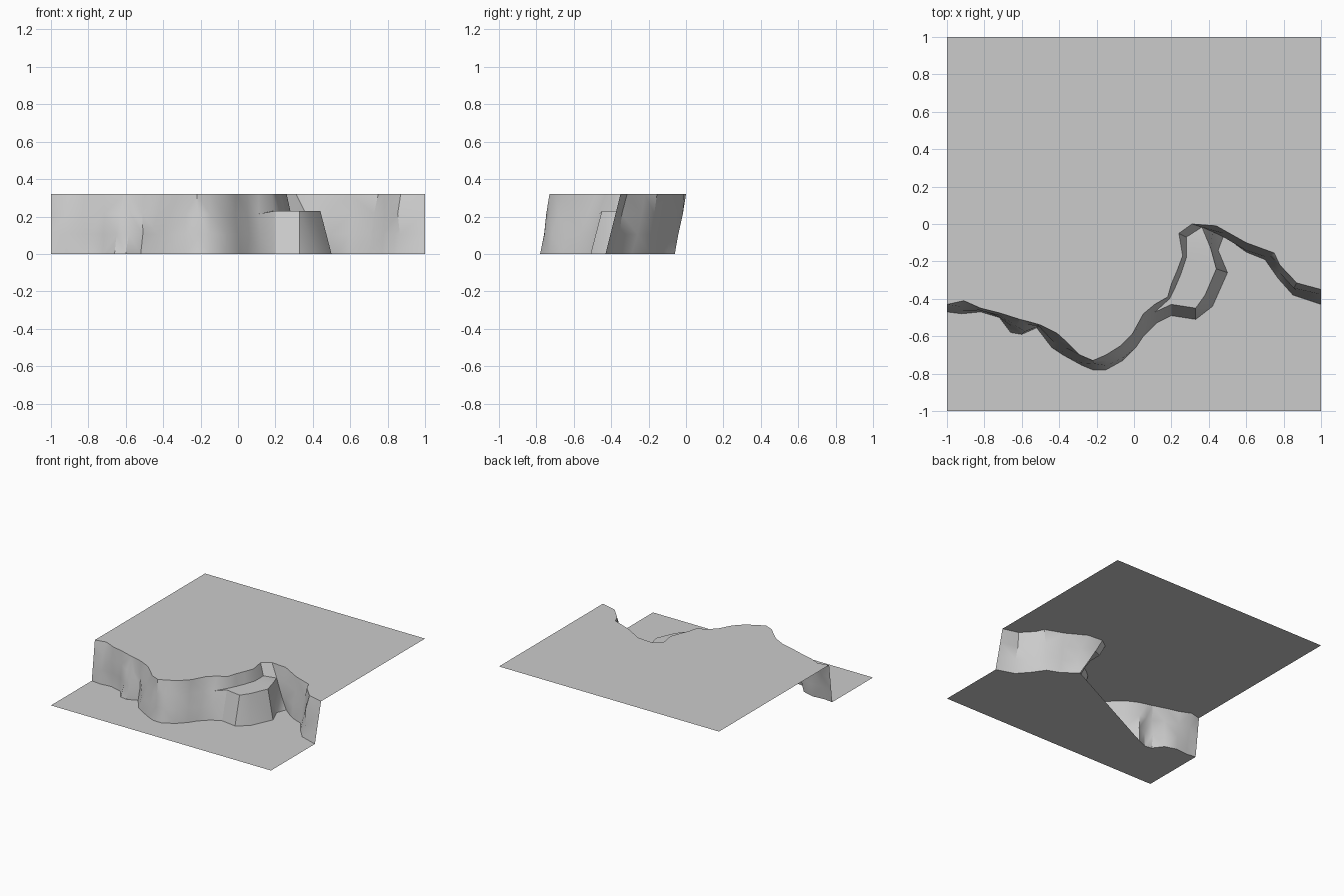
import bpy, bmesh, random
from mathutils import Vector

if "Cube" in bpy.data.objects:
    bpy.data.objects.remove(bpy.data.objects["Cube"])

random.seed(4)
TOP = 0.32
LEDGE = 0.23

# Cliff columns: rim x, y and foot x, y, from left to right
columns = [
    (-1.0, -.43, -1.0, -.47), (-.91, -.41, -.92, -.48), (-.82, -.45, -.82, -.47),
    (-.72, -.475, -.72, -.50), (-.61, -.51, -.66, -.58), (-.57, -.52, -.60, -.59),
    (-.50, -.54, -.52, -.555), (-.41, -.585, -.44, -.66), (-.36, -.63, -.38, -.70),
    (-.29, -.70, -.28, -.755), (-.22, -.73, -.22, -.78), (-.15, -.70, -.15, -.78),
    (-.07, -.65, -.06, -.73), (-.01, -.59, .01, -.66), (.05, -.48, .05, -.60),
    (.11, -.43, .12, -.53), (.18, -.39, .20, -.49), (.20, -.32, .33, -.51),
    (.23, -.25, .42, -.44), (.26, -.17, .50, -.26), (.24, -.05, .45, -.14),
    (.31, .0, .48, -.06), (.44, -.01, .53, -.10), (.60, -.10, .60, -.15),
    (.75, -.155, .70, -.19), (.78, -.22, .77, -.29), (.87, -.315, .85, -.38),
    (1.0, -.35, 1.0, -.43),
]
# Ledge: column index -> inner and outer edge
ledge = {
    16: ((.19, -.40), (.20, -.43)), 17: ((.22, -.34), (.33, -.45)),
    18: ((.25, -.27), (.38, -.38)), 19: ((.28, -.18), (.44, -.24)),
    20: ((.28, -.07), (.41, -.13)),
}

bm = bmesh.new()
rows = [[], [], [], []]
for i, (tx, ty, fx, fy) in enumerate(columns):
    rim, foot = Vector((tx, ty, TOP)), Vector((fx, fy, 0))
    if i in ledge:
        mids = [Vector((*p, LEDGE)) for p in ledge[i]]
    else:
        mids = [rim.lerp(foot, t) for t in (.33, .67)]
        if 0 < i < len(columns) - 1:
            for m in mids:
                m.x += random.uniform(-.01, .01)
                m.y += random.uniform(-.012, .008)
    for row, co in zip(rows, (rim, *mids, foot)):
        row.append(bm.verts.new(co))

# Rock wall
for upper, lower in zip(rows, rows[1:]):
    for i in range(len(upper) - 1):
        bm.faces.new((upper[i], lower[i], lower[i + 1], upper[i + 1]))

# Plateau and lower ground
far = [bm.verts.new((x, 1, TOP)) for x in (1, -1)]
near = [bm.verts.new((x, -1, 0)) for x in (-1, 1)]
bm.faces.new(rows[0] + far)
bm.faces.new(rows[3][::-1] + near)
bmesh.ops.triangulate(bm, faces=bm.faces[:], ngon_method='BEAUTY')

mesh = bpy.data.meshes.new("cliff_terrain")
bm.to_mesh(mesh)
bm.free()
terrain = bpy.data.objects.new("cliff_terrain", mesh)
bpy.context.collection.objects.link(terrain)
bpy.context.view_layer.objects.active = terrain
terrain.select_set(True)
bpy.ops.object.shade_smooth_by_angle(angle=0.6)
